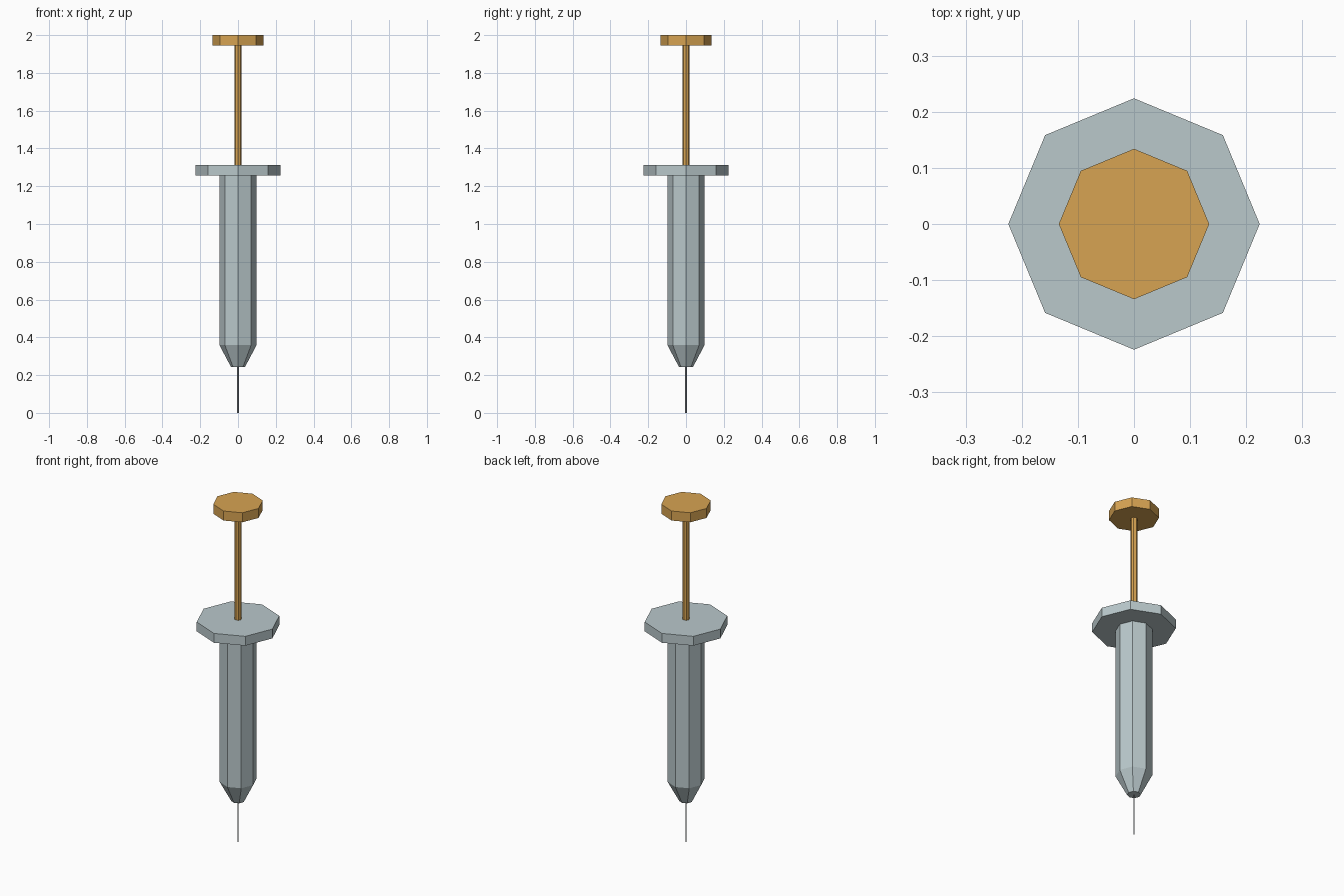
import bpy
import bmesh
from math import cos, sin, tau

if "Cube" in bpy.data.objects:
    bpy.data.objects.remove(bpy.data.objects["Cube"], do_unlink=True)


def material(name, colour):
    mat = bpy.data.materials.new(name)
    mat.use_nodes = True
    mat.diffuse_color = (*colour, 1)
    bsdf = mat.node_tree.nodes["Principled BSDF"]
    bsdf.inputs["Base Color"].default_value = (*colour, 1)
    bsdf.inputs["Roughness"].default_value = 0.6
    return mat


def lathe(name, mat, profile, sides=8):
    """Closed faceted solid through (radius, height) rings, bottom to top."""
    bm = bmesh.new()
    rings = [[bm.verts.new((r * cos(tau * i / sides), r * sin(tau * i / sides), z))
              for i in range(sides)] for r, z in profile]
    for low, high in zip(rings, rings[1:]):
        for i in range(sides):
            j = (i + 1) % sides
            bm.faces.new((low[i], low[j], high[j], high[i]))
    bm.faces.new(rings[0][::-1])
    bm.faces.new(rings[-1])
    mesh = bpy.data.meshes.new(name)
    bm.to_mesh(mesh)
    bm.free()
    mesh.materials.append(mat)
    obj = bpy.data.objects.new(name, mesh)
    bpy.context.collection.objects.link(obj)
    return obj


glass = material("pale blue grey", (0.49, 0.58, 0.60))
amber = material("amber", (0.68, 0.37, 0.085))
steel = material("needle steel", (0.40, 0.43, 0.46))

# Needle, running up into the tip
lathe("needle", steel, [(0.004, 0), (0.004, 0.26)])

# Barrel with its tapered tip
lathe("barrel", glass, [(0.037, 0.243), (0.099, 0.36), (0.099, 1.27)])

# Finger flange
lathe("finger_flange", glass, [(0.224, 1.258), (0.224, 1.313)])

# Plunger rod and thumb rest
lathe("plunger_rod", amber, [(0.019, 1.30), (0.019, 1.95)])
lathe("thumb_rest", amber, [(0.134, 1.944), (0.134, 2.0)])
